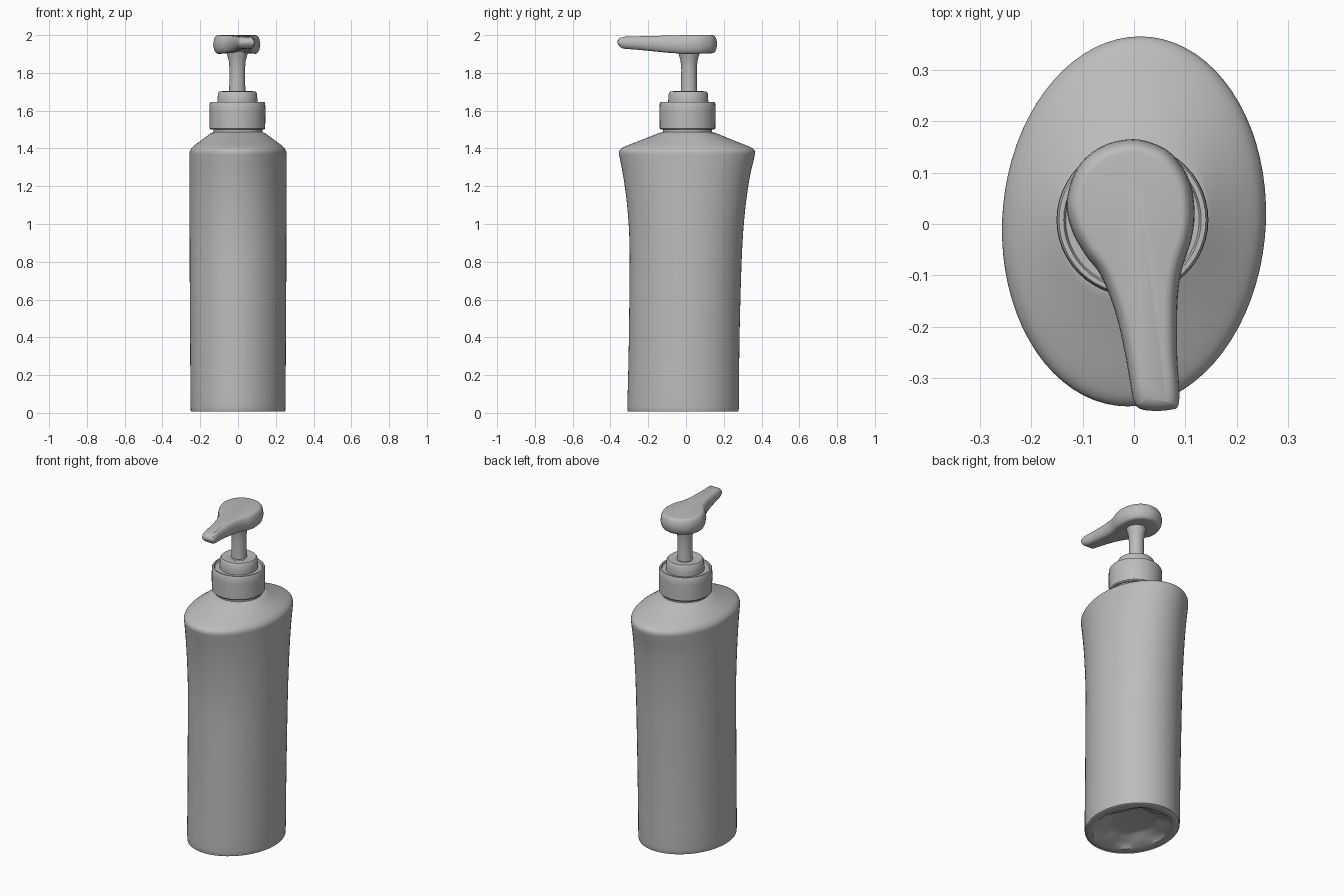
import bpy, bmesh, math
from mathutils import Vector

if "Cube" in bpy.data.objects:
    bpy.data.objects.remove(bpy.data.objects["Cube"], do_unlink=True)

grey = bpy.data.materials.new("plain grey plastic")
grey.use_nodes = True
COLOUR = (0.5, 0.5, 0.5, 1)
grey.diffuse_color = COLOUR
grey.node_tree.nodes["Principled BSDF"].inputs["Base Color"].default_value = COLOUR


def loft(name, rings, sharp=40):
    """Skin a list of equal-length point rings and cap both ends."""
    bm = bmesh.new()
    loops = [[bm.verts.new(p) for p in ring] for ring in rings]
    n = len(loops[0])
    for low, high in zip(loops, loops[1:]):
        for i in range(n):
            j = (i + 1) % n
            bm.faces.new((low[i], low[j], high[j], high[i]))
    bm.faces.new(loops[0][::-1])
    bm.faces.new(loops[-1])
    bmesh.ops.recalc_face_normals(bm, faces=bm.faces)
    mesh = bpy.data.meshes.new(name)
    bm.to_mesh(mesh)
    bm.free()
    mesh.materials.append(grey)
    obj = bpy.data.objects.new(name, mesh)
    bpy.context.collection.objects.link(obj)
    bpy.ops.object.select_all(action='DESELECT')
    obj.select_set(True)
    bpy.context.view_layer.objects.active = obj
    bpy.ops.object.shade_smooth_by_angle(angle=math.radians(sharp))
    return obj


def oval(z, rx, ry, cx=0.0, cy=0.0, skew=0.0, lobes=0.0, n=72):
    ring = []
    for i in range(n):
        a = math.tau * i / n
        k = 1 + lobes * math.cos(6 * a)
        ring.append((cx + k * rx * math.cos(a) + skew * math.sin(a),
                     cy + k * ry * math.sin(a), z))
    return ring


def spline(points, steps, closed=False):
    """Catmull-Rom curve through the points."""
    pts = [Vector(p) for p in points]
    n = len(pts)
    at = (lambda i: pts[i % n]) if closed else (lambda i: pts[max(0, min(n - 1, i))])
    out = []
    for i in range(n if closed else n - 1):
        a, b, c, d = (at(i + k) for k in (-1, 0, 1, 2))
        for s in range(steps):
            t = s / steps
            out.append(0.5 * (2 * b + (c - a) * t + (2 * a - 5 * b + 4 * c - d) * t ** 2
                              + (3 * b - a - 3 * c + d) * t ** 3))
    return out if closed else out + [pts[-1]]


def turned(name, profile, cx, cy):
    return loft(name, [oval(z, r, r, cx, cy, n=48) for r, z in profile])


# Bottle: recessed lobed base, waisted oval wall, sloping shoulder
base = [oval(0.055, 0.10, 0.12, cy=-0.015),
        oval(0.05, 0.13, 0.16, cy=-0.015, lobes=0.03),
        oval(0.03, 0.155, 0.19, cy=-0.015, lobes=0.06),
        oval(0.025, 0.18, 0.215, cy=-0.015, lobes=0.05),
        oval(0.008, 0.2, 0.24, cy=-0.015, lobes=0.02)]
# z, half width, half depth, depth offset
wall = spline([(0.008, 0.235, 0.275, -0.015), (0.014, 0.246, 0.288, -0.015),
               (0.035, 0.251, 0.295, -0.015), (0.3, 0.253, 0.293, -0.011),
               (0.6, 0.255, 0.294, -0.006), (0.9, 0.256, 0.299, 0.0),
               (1.1, 0.257, 0.314, 0.002), (1.25, 0.257, 0.335, 0.003),
               (1.35, 0.257, 0.356, 0.005), (1.38, 0.256, 0.360, 0.005),
               (1.398, 0.248, 0.350, 0.005), (1.415, 0.232, 0.318, 0.005),
               (1.45, 0.185, 0.228, 0.006), (1.482, 0.142, 0.15, 0.008)], 4)
neck = [oval(1.486, 0.13, 0.13, cy=0.008), oval(1.51, 0.13, 0.13, cy=0.008)]
loft("bottle", base + [oval(z, rx, ry, cy=cy, skew=0.012) for z, rx, ry, cy in wall] + neck)

# Screw collar with a shallow groove around the pump seat
turned("collar", [(0.12, 1.5), (0.141, 1.5), (0.147, 1.506), (0.148, 1.6), (0.147, 1.638),
                  (0.143, 1.645), (0.134, 1.645), (0.13, 1.636), (0.08, 1.636)], -0.003, 0.008)
turned("pump_seat", [(0.106, 1.63), (0.106, 1.655), (0.103, 1.692), (0.096, 1.702),
                     (0.06, 1.704), (0.05, 1.7)], -0.003, 0.012)

# Stem flaring slightly under the head
turned("stem", [(0.044, 1.69), (0.042, 1.74), (0.041, 1.82), (0.045, 1.865),
                (0.052, 1.89), (0.062, 1.93)], -0.004, 0.016)

# Pump head: round thumb pad running into a narrow spout
outline = spline([(-0.01, 0.165), (-0.065, 0.15), (-0.11, 0.11), (-0.131, 0.045),
                  (-0.122, -0.01), (-0.095, -0.06), (-0.065, -0.1), (-0.037, -0.17),
                  (-0.02, -0.24), (-0.009, -0.3), (0.0, -0.345), (0.018, -0.362),
                  (0.07, -0.362), (0.088, -0.345), (0.084, -0.25), (0.085, -0.15),
                  (0.093, -0.09), (0.112, -0.03), (0.118, 0.025), (0.108, 0.085),
                  (0.075, 0.135), (0.035, 0.158)], 5, closed=True)


def blend(y, table):
    """Piecewise linear lookup of a height along the spout."""
    for (y0, z0), (y1, z1) in zip(table, table[1:]):
        if y <= y1:
            return z0 + (z1 - z0) * max(0, (y - y0) / (y1 - y0))
    return table[-1][1]


TOP = [(-0.37, 1.982), (-0.32, 1.992), (-0.2, 1.995), (0.0, 2.0), (0.17, 2.0)]
UNDER = [(-0.37, 1.945), (-0.33, 1.928), (-0.25, 1.922), (-0.1, 1.907), (0.0, 1.9), (0.17, 1.905)]


def head_ring(inset, height):
    ring = []
    for i, p in enumerate(outline):
        t = (outline[(i + 1) % len(outline)] - outline[i - 1]).normalized()
        q = p + Vector((-t.y, t.x)) * inset
        low, high = blend(q.y, UNDER), blend(q.y, TOP)
        ring.append((q.x, q.y, low + (high - low) * height))
    return ring


loft("pump_head", [head_ring(i, h) for i, h in
                   ((0.027, 0.0), (0.018, 0.02), (0.01, 0.1), (0.004, 0.25), (0.0, 0.45),
                    (0.002, 0.65), (0.006, 0.82), (0.012, 0.93), (0.019, 0.985), (0.026, 1.0))], 50)
